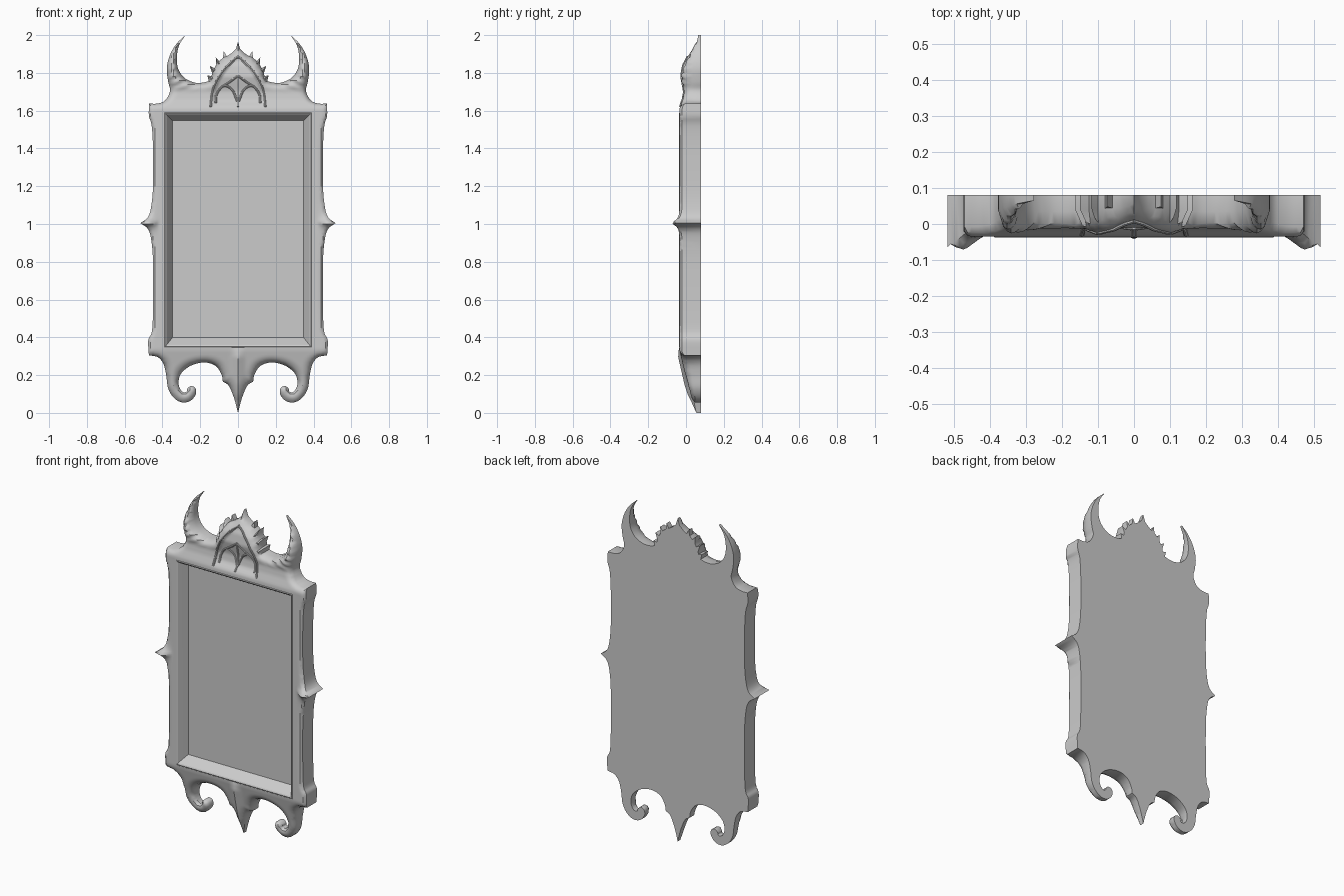
import bpy, bmesh, math
from mathutils import Vector
from mathutils.geometry import delaunay_2d_cdt

if "Cube" in bpy.data.objects:
    bpy.data.objects.remove(bpy.data.objects["Cube"])

BACK, PANE = 0.08, 0.02
WX, WZ0, WZ1 = 0.39, 0.345, 1.59          # moulding outer rectangle


def table(v, pts):
    if v <= pts[0][0]:
        return pts[0][1]
    for (a, p), (b, q) in zip(pts, pts[1:]):
        if v <= b:
            return p + (q - p) * (v - a) / (b - a)
    return pts[-1][1]


def smooth(pts, n=5):
    """Catmull-Rom through the points."""
    p = [Vector(q) for q in pts]
    p = [2 * p[0] - p[1]] + p + [2 * p[-1] - p[-2]]
    out = []
    for a, b, c, d in zip(p, p[1:], p[2:], p[3:]):
        for i in range(n):
            t = i / n
            out.append(0.5 * (2 * b + (c - a) * t + (2 * a - 5 * b + 4 * c - d) * t * t
                              + (3 * b - a - 3 * c + d) * t ** 3))
    return out + [p[-2]]


def straight(a, b, step=0.012):
    a, b = Vector(a), Vector(b)
    n = max(1, round((b - a).length / step))
    return [a.lerp(b, i / n) for i in range(n + 1)]


# Right half of the silhouette (x, z), from top finial to bottom point
crest = [Vector(p) for p in [
    (0, 1.965), (.012, 1.925), (.04, 1.9), (.06, 1.888), (.075, 1.915), (.08, 1.88),
    (.1, 1.862), (.118, 1.882), (.115, 1.845), (.125, 1.825), (.15, 1.838), (.137, 1.80),
    (.14, 1.783), (.162, 1.787), (.155, 1.757)]]
horn_in = [(.155, 1.757), (.19, 1.748), (.235, 1.75), (.285, 1.775), (.316, 1.82),
           (.324, 1.88), (.312, 1.945), (.278, 2.0)]
horn_out = [(.278, 2.0), (.325, 1.955), (.36, 1.895), (.377, 1.825), (.37, 1.755), (.36, 1.705),
            (.385, 1.655), (.425, 1.638), (.47, 1.637)]
side_top = [(.47, 1.637), (.472, 1.575), (.457, 1.52), (.45, 1.4), (.45, 1.2),
            (.46, 1.09), (.478, 1.035), (.517, 1.005)]
side_low = [(.517, 1.005), (.478, .975), (.46, .92), (.45, .8), (.45, .55),
            (.456, .43), (.475, .385), (.472, .305)]
hook_out = [(.472, .305), (.425, .295), (.395, .26), (.38, .2), (.37, .13), (.34, .08),
            (.295, .055), (.25, .065), (.223, .1), (.226, .132), (.25, .142), (.268, .128),
            (.272, .113), (.29, .11), (.308, .13), (.315, .165), (.3, .21), (.25, .25),
            (.18, .267), (.12, .25), (.088, .205), (.08, .165)]
point = [(.08, .165), (.05, .145), (.025, .09), (.01, .04), (0, 0)]

outline = crest[:-1]
for run in (horn_in, horn_out, side_top, side_low, hook_out, point):
    outline += smooth(run)[:-1]
outline.append(Vector((0, 0)))
segs = list(zip(outline, outline[1:]))


def edge_distance(p):
    best = 9.0
    for a, b in segs:
        ab = b - a
        t = min(1, max(0, (p - a).dot(ab) / ab.length_squared))
        best = min(best, (p - a - ab * t).length_squared)
    return math.sqrt(best)


DEPTH = [(0, .05), (.05, .035), (.15, .008), (.25, -.015), (.335, -.035), (1.61, -.035),
         (1.66, -.017), (1.7, -.01), (1.78, -.026), (1.84, -.015), (1.9, .015), (1.96, .04), (2, .06)]
EDGE = [(0, .055), (.1, .045), (.25, .025), (.29, 0), (.32, -.02), (1.62, -.02),
        (1.66, .01), (1.75, .035), (1.9, .045), (2, .065)]
ARCH = [(1.62, .145), (1.7, .135), (1.76, .112), (1.82, .073), (1.86, .035), (1.885, 0)]


def front_y(x, z, d):
    """Depth of the carved front surface."""
    base, edge = table(z, DEPTH), table(z, EDGE)
    if z > 1.7 and x > .2:                                   # ringed horns
        base += .004 * math.sin(z * 160 + x * 60) * min(1, (z - 1.7) / .05)
    r = table(z, [(.28, .05), (.33, .025), (1.61, .025), (1.68, .045)])
    k = 1 - min(1, d / r)
    y = edge + (base - edge) * math.sqrt(max(0, 1 - k * k))
    near = math.exp(-abs(z - 1.005) / .022)                  # side thorns
    y += (-.035 - y) * near * (.4 < x) * (.5 < z < 1.5)
    y -= .044 * near * min(1, max(0, (x - .42) / .05)) - .015 * near * max(0, (x - .47) / .045)
    if z < .345:                                             # keel of the bottom point
        y -= .016 * max(0, 1 - x / .04) * min(1, (.345 - z) / .05) * min(1, z / .1)
    if 1.62 < z < 1.885:                                     # sunken gothic panel
        inside = (table(z, ARCH) - x) / .015
        y += .014 * min(1, max(0, inside)) * min(1, (z - 1.62) / .03)
    return y


def finish(name, mesh_bm, mirror=False, smooth_deg=35):
    me = bpy.data.meshes.new(name)
    bmesh.ops.recalc_face_normals(mesh_bm, faces=mesh_bm.faces)
    mesh_bm.to_mesh(me)
    mesh_bm.free()
    ob = bpy.data.objects.new(name, me)
    bpy.context.collection.objects.link(ob)
    bpy.ops.object.select_all(action='DESELECT')
    ob.select_set(True)
    bpy.context.view_layer.objects.active = ob
    if mirror:
        m = ob.modifiers.new("mirror", 'MIRROR')
        m.merge_threshold = .0005
        bpy.ops.object.modifier_apply(modifier=m.name)
    bpy.ops.object.shade_smooth_by_angle(angle=math.radians(smooth_deg))
    return ob


# Carved frame body: triangulated half sheet, pushed to depth, walled and backed
loop = outline + straight((0, 0), (0, WZ0))[1:-1] + straight((0, WZ0), (WX, WZ0))[:-1]
loop += straight((WX, WZ0), (WX, WZ1))[:-1] + straight((WX, WZ1), (0, WZ1))[:-1]
loop += straight((0, WZ1), (0, 1.965))[:-1]
n = len(loop)
pts = list(loop)
S = .011
for i in range(1, 48):
    for j in range(1, 182):
        p = Vector((i * S, j * S))
        if p.x < WX + .006 and WZ0 - .006 < p.y < WZ1 + .006:
            continue
        if edge_distance(p) > .006:
            pts.append(p)
vs, _, fs, orig, _, _ = delaunay_2d_cdt(pts, [(i, (i + 1) % n) for i in range(n)], [], 1, 1e-5)
new_of = {k: i for i, o in enumerate(orig) for k in o}
used = {i for f in fs for i in f}
bm = bmesh.new()
fv = {i: bm.verts.new((vs[i].x, front_y(vs[i].x, vs[i].y, edge_distance(vs[i])), vs[i].y)) for i in used}
for f in fs:
    bm.faces.new([fv[i] for i in f])
back = [bm.verts.new((p.x, BACK, p.y)) for p in outline]
for i in range(len(outline) - 1):
    bm.faces.new((fv[new_of[i]], fv[new_of[i + 1]], back[i + 1], back[i]))
bm.faces.new(back)
finish("carved_frame", bm, mirror=True)

# Sloped moulding around the mirror
bm = bmesh.new()
rings = []
for t, y in [(0, -.034), (.1, -.038), (.25, -.034), (.85, .008), (1, PANE)]:
    x, z0, z1 = WX - .042 * t, WZ0 + .053 * t, WZ1 - .042 * t
    rings.append([bm.verts.new(c) for c in ((-x, y, z0), (x, y, z0), (x, y, z1), (-x, y, z1))])
for a, b in zip(rings, rings[1:]):
    for i in range(4):
        j = (i + 1) % 4
        bm.faces.new((a[i], a[j], b[j], b[i]))
finish("mirror_moulding", bm, smooth_deg=25)

# Mirror pane
bm = bmesh.new()
bm.faces.new([bm.verts.new((x, PANE, z)) for x, z in
              ((-.348, .398), (.348, .398), (.348, 1.548), (-.348, 1.548))])
finish("mirror_pane", bm)

# Gothic tracery ribs lying on the carved surface
cu = bpy.data.curves.new("gothic_tracery", 'CURVE')
cu.dimensions = '3D'
cu.bevel_depth = .006
cu.bevel_resolution = 2
cu.use_fill_caps = True
arch = smooth([(w, z) for z, w in ARCH], 4)
lancet = smooth([(.118, 1.64), (.112, 1.69), (.075, 1.732), (.03, 1.71), (.004, 1.65)], 4)
upper = smooth([(.075, 1.732), (.04, 1.755), (0, 1.785)], 4)
mullion = straight((0, 1.62), (0, 1.79), .03)
for path in (arch, lancet, upper, mullion):
    for s in ((1,) if path is mullion else (1, -1)):
        sp = cu.splines.new('POLY')
        sp.points.add(len(path) - 1)
        for q, p in zip(sp.points, path):
            q.co = (s * p.x, front_y(abs(p.x), p.y, edge_distance(p)), p.y, 1)
ob = bpy.data.objects.new("gothic_tracery", cu)
bpy.context.collection.objects.link(ob)
bpy.ops.object.select_all(action='DESELECT')
ob.select_set(True)
bpy.context.view_layer.objects.active = ob
bpy.ops.object.convert(target='MESH')
bpy.ops.object.shade_smooth_by_angle(angle=math.radians(40))
